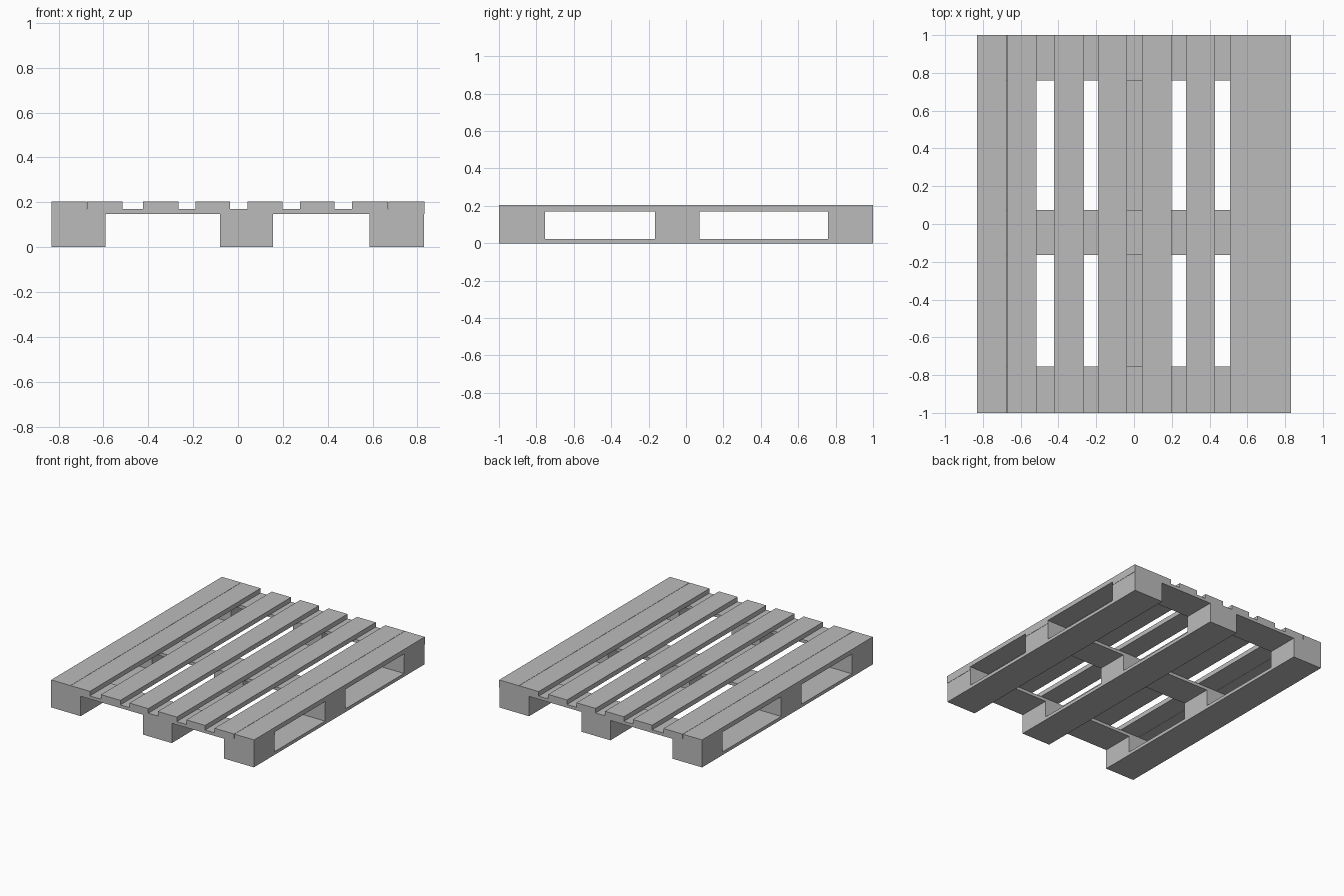
import bpy

cube = bpy.data.objects.get("Cube")
if cube:
    bpy.data.objects.remove(cube, do_unlink=True)

# Single plain grey
grey = bpy.data.materials.new("plain_grey")
grey.use_nodes = True
colour = (0.5, 0.5, 0.5, 1)
grey.diffuse_color = colour
grey.node_tree.nodes["Principled BSDF"].inputs["Base Color"].default_value = colour


def board(name, xs, ys, zs):
    """Box spanning the given ranges."""
    spans = (xs, ys, zs)
    bpy.ops.mesh.primitive_cube_add(size=1, location=[(a + b) / 2 for a, b in spans])
    ob = bpy.context.object
    ob.name = name
    ob.scale = [b - a for a, b in spans]
    bpy.ops.object.transform_apply(location=False, rotation=False, scale=True)
    ob.data.materials.append(grey)
    return ob


columns = {"right": (-0.832, -0.59), "middle": (-0.08, 0.157), "left": (0.587, 0.83)}
rows = {"front": (-1, -0.755), "centre": (-0.165, 0.073), "back": (0.76, 1)}
FULL_X, FULL_Y = (-0.832, 0.832), (-1, 1)
RUNNER, BLOCK, CROSS, DECK = (0, 0.024), (0.024, 0.147), (0.147, 0.17), (0.17, 0.204)

# Bottom runners with three spacer blocks on each
for side, xs in columns.items():
    board(f"{side}_runner", xs, FULL_Y, RUNNER)
    for place, ys in rows.items():
        board(f"{side}_{place}_block", xs, ys, BLOCK)

# Cross boards
for place, ys in rows.items():
    board(f"{place}_cross_board", FULL_X, ys, CROSS)

# Deck boards, the outer ones laid in pairs
deck = [(-0.832, -0.675), (-0.673, -0.515), (-0.423, -0.265), (-0.19, -0.036),
        (0.042, 0.198), (0.276, 0.43), (0.508, 0.669), (0.671, 0.832)]
for i, xs in enumerate(deck, 1):
    board(f"deck_board_{i}", xs, FULL_Y, DECK)
